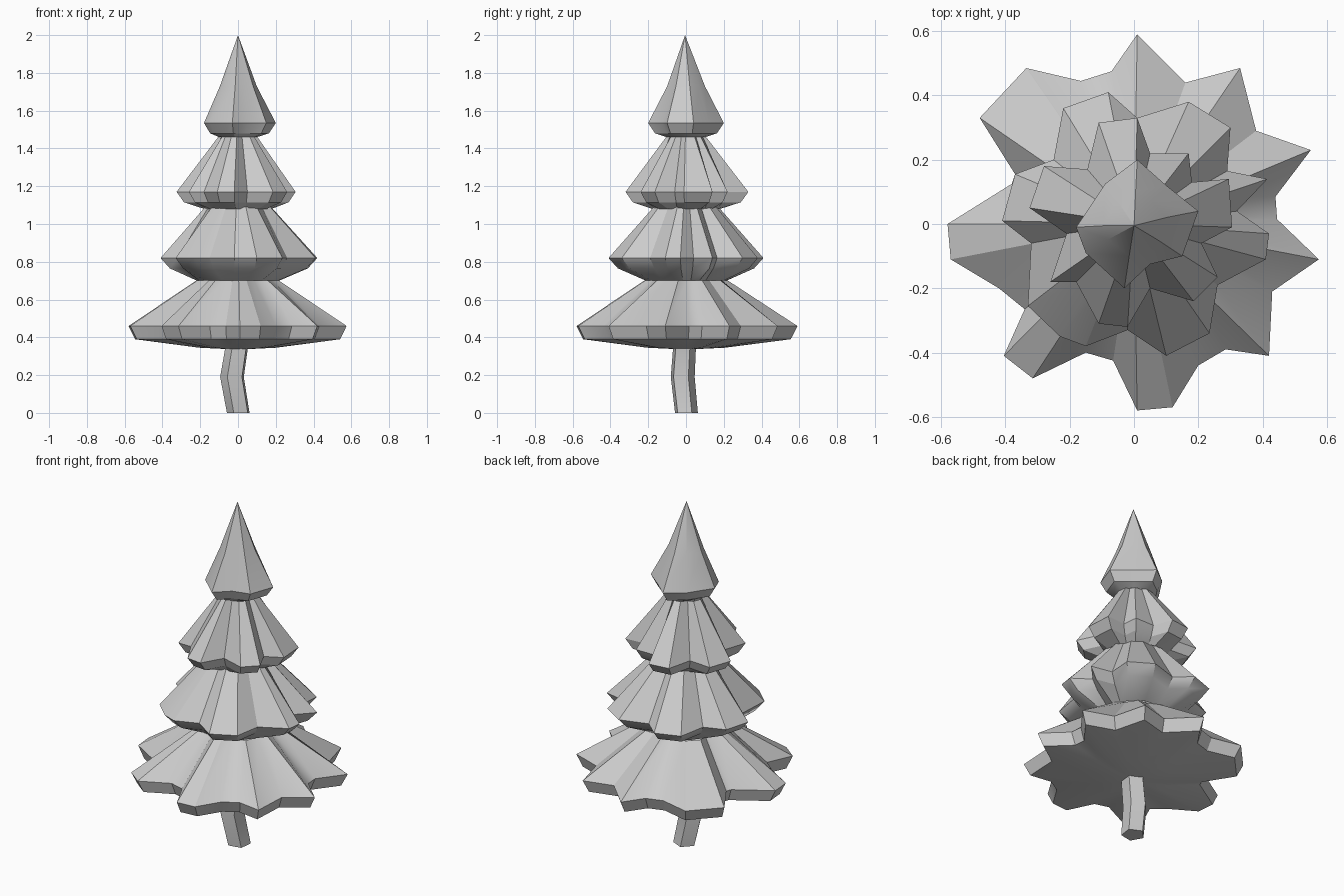
import bpy, bmesh
from math import cos, sin, tau
from mathutils import Vector

if "Cube" in bpy.data.objects:
    bpy.data.objects.remove(bpy.data.objects["Cube"])


def build(name, rings, low=None, high=None):
    """Bridge equal-sized rings of points; optional closing points at the ends."""
    bm = bmesh.new()
    rows = [[bm.verts.new(p) for p in ring] for ring in rings]
    n = len(rows[0])
    for a, b in zip(rows, rows[1:]):
        for i in range(n):
            j = (i + 1) % n
            bm.faces.new((a[i], a[j], b[j], b[i]))
    for tip, row in ((low, rows[0]), (high, rows[-1])):
        if tip is not None:
            v = bm.verts.new(tip)
            for i in range(n):
                bm.faces.new((row[i], row[(i + 1) % n], v))
    bmesh.ops.recalc_face_normals(bm, faces=bm.faces)
    me = bpy.data.meshes.new(name)
    bm.to_mesh(me)
    bm.free()
    ob = bpy.data.objects.new(name, me)
    bpy.context.collection.objects.link(ob)
    bpy.ops.object.select_all(action='DESELECT')
    ob.select_set(True)
    bpy.context.view_layer.objects.active = ob
    bpy.ops.object.shade_smooth_by_angle(angle=0.5)
    return ob


def tier(name, outline, rim_z, lip, inner, top, low=None, high=None):
    """Pleated branch skirt; lip = (scale, z), inner and top = (radius, z)."""
    pts = [Vector((x, y, 0)) for x, y in outline]
    mean = sum(p.length for p in pts) / len(pts)

    def rounded(radius, z, pleat):
        return [p.normalized() * radius * (1 + pleat * (p.length / mean - 1))
                + Vector((0, 0, z)) for p in pts]

    rings = [rounded(*inner, 0.2),
             [p * lip[0] + Vector((0, 0, lip[1])) for p in pts],
             [p + Vector((0, 0, rim_z)) for p in pts],
             rounded(*top, 0.4)]
    build(name, rings, low, high)


# Trunk: bent five-sided post
def trunk_ring(x, y, z, r):
    return [(x + r * cos(tau * (i + .4) / 5), y + r * sin(tau * (i + .4) / 5), z)
            for i in range(5)]


build("trunk", [trunk_ring(0.005, 0, 0, 0.064), trunk_ring(-0.028, -0.02, 0.19, 0.067),
                trunk_ring(-0.003, -0.01, 0.35, 0.064)], low=(0.005, 0, 0))

# Bottom branch tier
tier("branches_bottom", [
    (.01, .59), (-.07, .475), (-.165, .445), (-.335, .485), (-.48, .33), (-.37, .155),
    (-.38, .125), (-.58, 0), (-.57, -.11), (-.42, -.2), (-.34, -.265), (-.405, -.41),
    (-.315, -.48), (-.15, -.4), (-.065, -.425), (.01, -.58), (.12, -.57), (.2, -.44),
    (.285, -.39), (.42, -.41), (.43, -.21), (.575, -.11), (.445, .015), (.44, .085),
    (.55, .23), (.38, .29), (.33, .485), (.16, .44)],
    0.46, (0.94, 0.39), (0.2, 0.345), (0.21, 0.70), low=(0, 0, 0.335))

# Lower middle branch tier
tier("branches_lower_middle", [
    (.01, .33), (-.08, .41), (-.22, .36), (-.25, .2), (-.37, .155), (-.41, .01),
    (-.32, -.06), (-.33, -.255), (-.23, -.35), (-.15, -.38), (-.02, -.33), (.1, -.41),
    (.235, -.34), (.26, -.19), (.41, -.11), (.42, -.03), (.32, .04), (.415, .14),
    (.29, .165), (.3, .3), (.17, .38)],
    0.82, (0.88, 0.765), (0.215, 0.70), (0.17, 1.09))

# Upper middle branch tier
tier("branches_upper_middle", [
    (.01, .33), (-.11, .315), (-.145, .17), (-.28, .18), (-.325, .05), (-.21, -.03),
    (-.26, -.18), (-.18, -.18), (-.11, -.31), (-.02, -.32), (.05, -.2), (.185, -.24),
    (.26, -.165), (.21, -.06), (.305, -.01), (.295, .14), (.18, .13), (.17, .22),
    (.05, .22)],
    1.17, (0.88, 1.115), (0.175, 1.08), (0.10, 1.46))

# Tree top: pointed tier
tip = [(.01, .2), (-.09, .125), (-.18, -.01), (-.15, -.09), (-.03, -.2), (.05, -.125),
       (.15, -.1), (.2, .04), (.1, .12)]
tier("tree_top", tip, 1.535, (0.82, 1.48), (0.10, 1.46), (0.095, 1.73), high=(0, -.005, 2))
